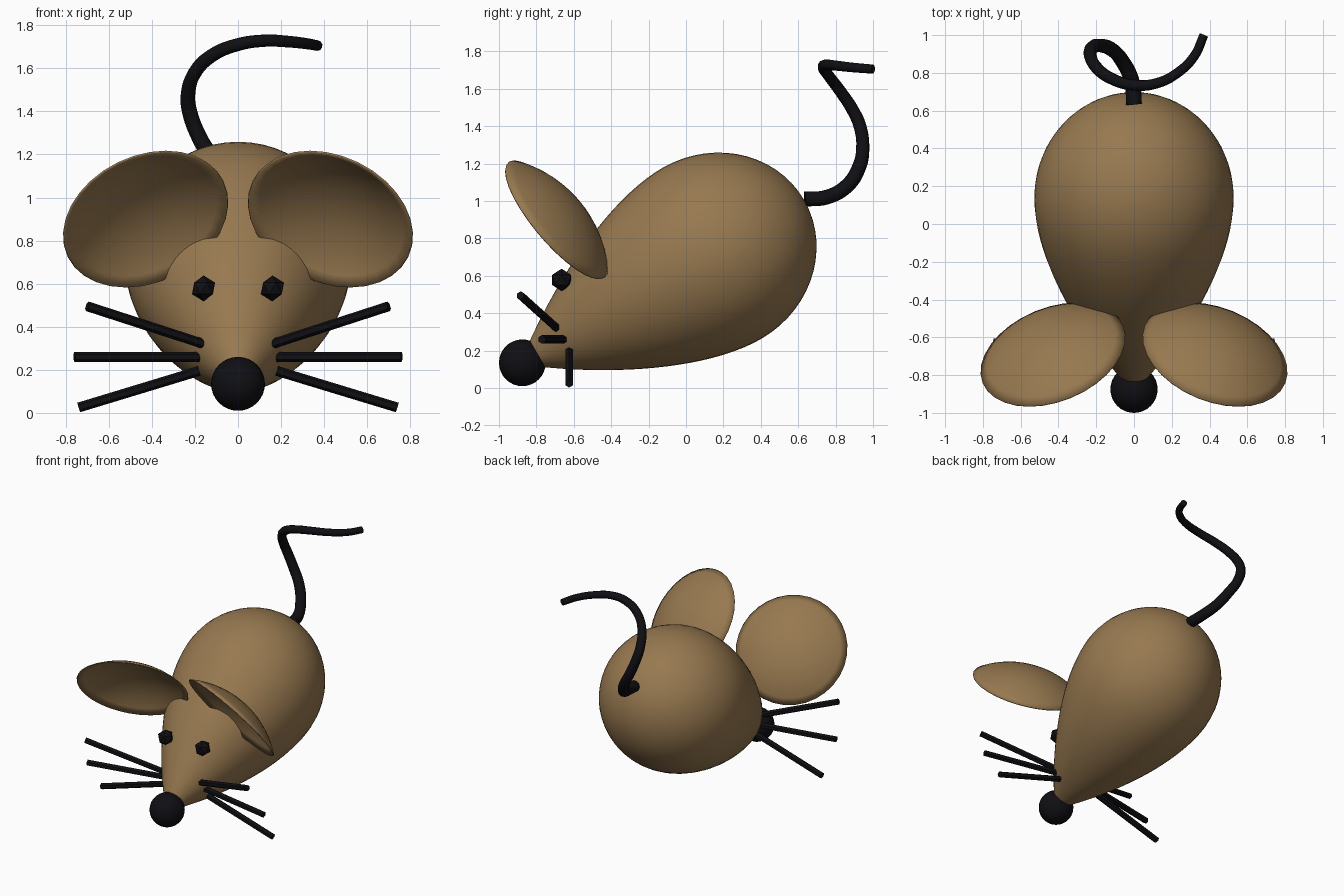
import bpy, bmesh, math
from mathutils import Vector, Matrix
from mathutils.geometry import interpolate_bezier

if "Cube" in bpy.data.objects:
    bpy.data.objects.remove(bpy.data.objects["Cube"])


def material(name, rgb):
    m = bpy.data.materials.new(name)
    m.diffuse_color = (*rgb, 1)
    m.use_nodes = True
    m.node_tree.nodes["Principled BSDF"].inputs["Base Color"].default_value = m.diffuse_color
    return m


FUR = material("fur", (0.31, 0.19, 0.08))
BLACK = material("black", (0.005, 0.005, 0.007))


def finish(name, bm, mat, matrix, smooth=True):
    bmesh.ops.recalc_face_normals(bm, faces=bm.faces)
    for f in bm.faces:
        f.smooth = smooth
    me = bpy.data.meshes.new(name)
    bm.to_mesh(me)
    bm.free()
    me.materials.append(mat)
    ob = bpy.data.objects.new(name, me)
    bpy.context.collection.objects.link(ob)
    ob.matrix_world = matrix
    return ob


def aim(origin, direction):
    return Matrix.Translation(origin) @ Vector(direction).to_track_quat('Z', 'Y').to_matrix().to_4x4()


def lathe(name, profile, steps, mat, matrix):
    # profile holds (radius, height) pairs, spun around local z
    bm = bmesh.new()
    vs = [bm.verts.new((r, 0, h)) for r, h in profile]
    edges = [bm.edges.new(p) for p in zip(vs, vs[1:])]
    bmesh.ops.spin(bm, geom=vs + edges, cent=(0, 0, 0), axis=(0, 0, 1),
                   angle=math.tau, steps=steps, use_duplicate=False)
    bmesh.ops.remove_doubles(bm, verts=bm.verts, dist=1e-4)
    return finish(name, bm, mat, matrix)


# Body: egg profile around an axis rising 30 degrees from the nose
NOSE = Vector((0, -0.875, 0.135))
k = 0.5523
b = [(0.0, 0.05), (0.05, 0.05), (0.31, 0.40), (0.528, 0.85), (0.528, 1.17),
     (0.528, 1.17 + 0.57 * k), (0.528 * k, 1.74), (0, 1.74)]
v = [Vector((r, h, 0)) for r, h in b]
curve = [v[0]] + interpolate_bezier(v[1], v[2], v[3], v[4], 20)
curve += interpolate_bezier(v[4], v[5], v[6], v[7], 16)[1:]
lathe("body", [(p.x, p.y) for p in curve], 48, FUR,
      aim(NOSE, (0, math.cos(math.radians(30)), 0.5)))

# Nose
bm = bmesh.new()
bmesh.ops.create_uvsphere(bm, u_segments=32, v_segments=16, radius=0.125)
finish("nose", bm, BLACK, Matrix.Translation(NOSE))

# Shallow bowl profile for the ears
R, D = 0.4, 0.132
S = (R * R + D * D) / (2 * D)
half = math.asin(R / S)
bowl = [(S * math.sin(half * i / 8), S * math.cos(half * i / 8) - S + D) for i in range(9)]


def whisker(name, start, end):
    a, e = Vector(start), Vector(end)
    bm = bmesh.new()
    bmesh.ops.create_cone(bm, cap_ends=True, segments=6, radius1=0.023,
                          radius2=0.023, depth=(e - a).length)
    finish(name, bm, BLACK, aim((a + e) / 2, e - a), smooth=False)


WHISKERS = [("upper", (0.16, -0.69, 0.32), (0.70, -0.885, 0.495)),
            ("middle", (0.18, -0.655, 0.26), (0.76, -0.77, 0.26)),
            ("lower", (0.18, -0.625, 0.195), (0.74, -0.625, 0.025))]

for side, s in (("right", 1), ("left", -1)):
    # Ears, opening forward, down and slightly inward
    ear = lathe(side + "_ear", bowl, 32, FUR,
                aim((s * 0.428, -0.693, 0.898), (s * 0.30, 0.73, 0.615)))
    mod = ear.modifiers.new("thickness", 'SOLIDIFY')
    mod.thickness = 0.008
    mod.offset = 0
    # Eyes
    bm = bmesh.new()
    bmesh.ops.create_icosphere(bm, subdivisions=1, radius=0.06)
    finish(side + "_eye", bm, BLACK, Matrix.Translation((s * 0.16, -0.665, 0.578)), smooth=False)
    # Whiskers
    for label, a, e in WHISKERS:
        whisker(f"{side}_{label}_whisker", (s * a[0], *a[1:]), (s * e[0], *e[1:]))

# Tail: tapering swept tube
path = [(0, 0.635, 1.01), (-0.01, 0.75, 1.02), (-0.06, 0.86, 1.08), (-0.12, 0.925, 1.18),
        (-0.18, 0.945, 1.28), (-0.225, 0.93, 1.40), (-0.232, 0.895, 1.48),
        (-0.2, 0.83, 1.58), (-0.12, 0.77, 1.66), (0, 0.735, 1.71), (0.12, 0.745, 1.728),
        (0.23, 0.80, 1.724), (0.32, 0.89, 1.714), (0.37, 1.0, 1.705)]
cu = bpy.data.curves.new("tail", 'CURVE')
cu.dimensions = '3D'
cu.bevel_depth = 0.042
cu.bevel_resolution = 3
cu.resolution_u = 6
cu.use_fill_caps = True
sp = cu.splines.new('BEZIER')
sp.bezier_points.add(len(path) - 1)
for i, (bp, co) in enumerate(zip(sp.bezier_points, path)):
    bp.co = co
    bp.handle_left_type = bp.handle_right_type = 'AUTO'
    bp.radius = 1 - 0.42 * i / (len(path) - 1)
cu.materials.append(BLACK)
bpy.context.collection.objects.link(bpy.data.objects.new("tail", cu))
